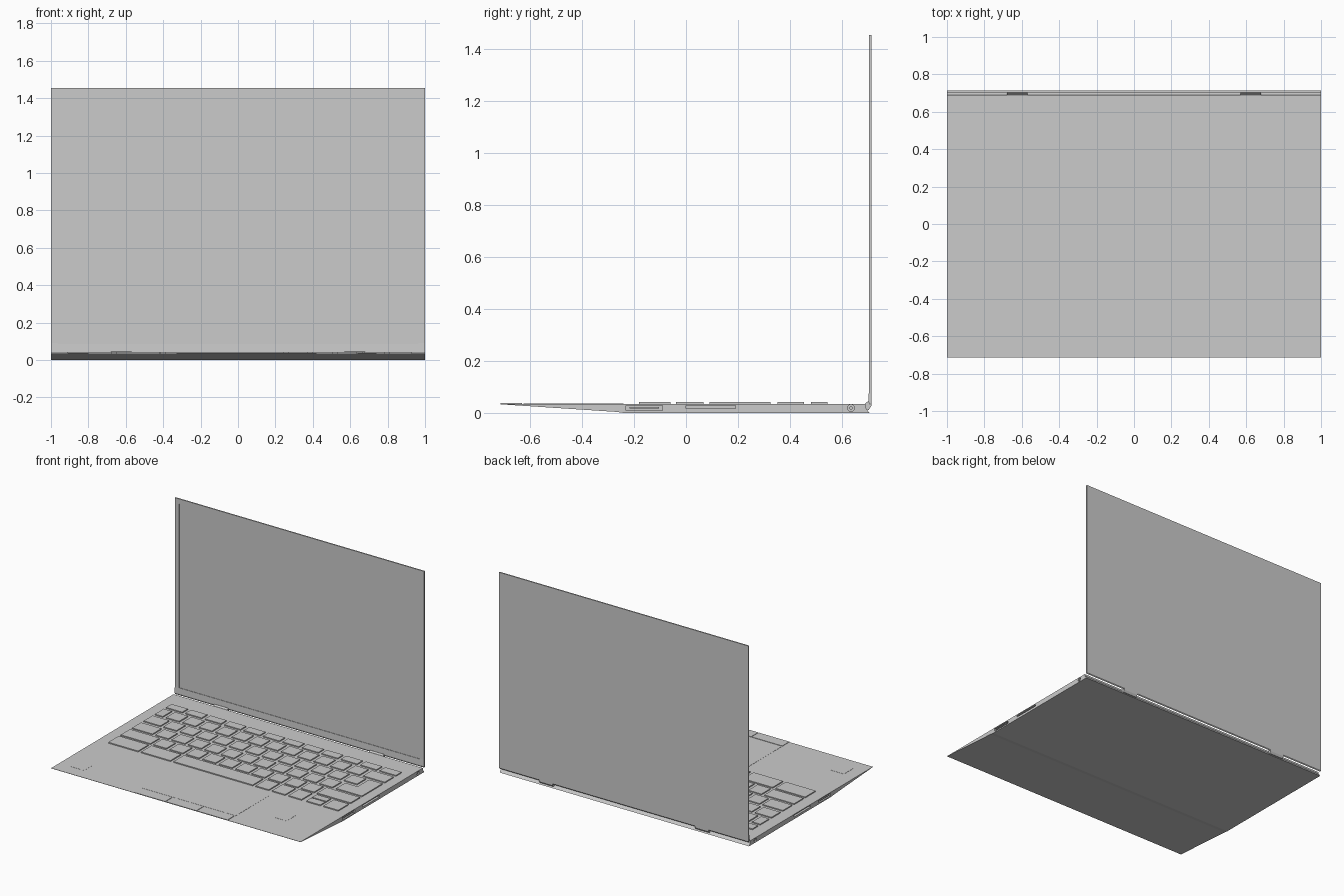
import bpy, bmesh, math

if "Cube" in bpy.data.objects:
    bpy.data.objects.remove(bpy.data.objects["Cube"])

TOP = 0.035  # deck height


def finish(name, bm):
    bmesh.ops.recalc_face_normals(bm, faces=bm.faces[:])
    me = bpy.data.meshes.new(name)
    bm.to_mesh(me)
    bm.free()
    ob = bpy.data.objects.new(name, me)
    bpy.context.collection.objects.link(ob)
    return ob


def prism(bm, pts, axis, a, b):
    # closed profile extruded along x (pts are y,z) or z (pts are x,y)
    put = (lambda p, t: (t, p[0], p[1])) if axis == 'x' else (lambda p, t: (p[0], p[1], t))
    lo = [bm.verts.new(put(p, a)) for p in pts]
    hi = [bm.verts.new(put(p, b)) for p in pts]
    bm.faces.new(lo)
    bm.faces.new(hi)
    for i in range(len(pts)):
        j = (i + 1) % len(pts)
        bm.faces.new((lo[i], lo[j], hi[j], hi[i]))


def add_box(bm, x0, x1, y0, y1, z0, z1):
    prism(bm, [(x0, y0), (x1, y0), (x1, y1), (x0, y1)], 'z', z0, z1)


def boxes(name, items):
    bm = bmesh.new()
    for it in items:
        add_box(bm, *it)
    return finish(name, bm)


def circle(y, z, r, n=20):
    return [(y + r * math.cos(2 * math.pi * i / n), z + r * math.sin(2 * math.pi * i / n))
            for i in range(n)]


def cut(ob, cutter):
    m = ob.modifiers.new("cut", 'BOOLEAN')
    m.object, m.operation, m.solver = cutter, 'DIFFERENCE', 'EXACT'
    bpy.context.view_layer.objects.active = ob
    bpy.ops.object.modifier_apply(modifier=m.name)
    bpy.data.objects.remove(cutter)


# wedge-shaped base body
bm = bmesh.new()
prism(bm, [(-0.713, 0.033), (-0.27, 0.004), (-0.24, 0.0), (0.706, 0.0),
           (0.69, 0.022), (0.69, TOP), (-0.713, TOP)], 'x', -1, 1)
base = finish("base_body", bm)

# side port openings
ports = [(-0.23, -0.09, 0.009, 0.029), (0.0, 0.19, 0.016, 0.029)]
bm = bmesh.new()
for s in (-1, 1):
    for y0, y1, z0, z1 in ports:
        add_box(bm, *sorted((s * 0.97, s * 1.02)), y0, y1, z0, z1)
    prism(bm, circle(0.635, 0.019, 0.013), 'x', *sorted((s * 0.97, s * 1.02)))
cut(base, finish("port_cutter", bm))

# connector tongues and jack pins inside the openings
bm = bmesh.new()
for s in (-1, 1):
    xs = sorted((s * 0.965, s * 0.997))
    add_box(bm, *xs, -0.217, -0.103, 0.016, 0.022)
    prism(bm, circle(0.635, 0.019, 0.006), 'x', *xs)
finish("port_tongues", bm)


# keyboard: each row is a list of (left, right) spans
def run(start, pitch, width, n):
    return [(start + i * pitch, start + i * pitch + width) for i in range(n)]


L, R, P, W = -0.914, 0.93, 0.1316, 0.105
rows = [
    (0.481, 0.545, run(L, 0.1558, 0.130, 12)),
    (0.353, 0.455, [(L, -0.85)] + run(-0.824, P, W, 12) + [(0.757, R)]),
    (0.225, 0.326, [(L, -0.78)] + run(-0.756, P, W, 12) + [(0.823, R)]),
    (0.091, 0.195, [(L, -0.75)] + run(-0.727, P, W, 11) + [(0.724, R)]),
    (-0.039, 0.067, [(L, -0.675)] + run(-0.652, P, W, 10) + [(0.663, R)]),
    (-0.18, -0.06, [(L, -0.675), (-0.652, -0.416), (-0.391, 0.244)]
     + run(0.268, P, W, 3) + [(0.811, R)]),
]
keys = []
for y0, y1, spans in rows:
    keys += [(a, b, y0, y1, TOP - 0.001, 0.0425) for a, b in spans]
# split up/down arrow keys
keys += [(0.674, 0.786, -0.112, -0.06, TOP - 0.001, 0.0425),
         (0.674, 0.786, -0.18, -0.122, TOP - 0.001, 0.0425)]
# upright part joining the tall enter key
keys.append((0.823, R, 0.19, 0.23, TOP - 0.001, 0.0424))
boxes("keyboard_keys", keys)

# touchpad with three buttons along the front edge
boxes("touchpad", [(-0.33, 0.42, -0.625, -0.24, TOP - 0.001, TOP + 0.001)])
bw = 0.75 / 3
boxes("touchpad_buttons", [(-0.33 + i * bw, -0.33 + (i + 1) * bw - 0.005, -0.713, -0.632,
                            TOP - 0.002, TOP + 0.003) for i in range(3)])

# thin palm rest labels
boxes("palm_rest_labels", [(-0.91, -0.80, -0.62, -0.51, TOP - 0.001, TOP + 0.001),
                           (0.64, 0.74, -0.50, -0.40, TOP - 0.001, TOP + 0.001)])

# upright lid with a bevelled lower edge and a recessed screen
bm = bmesh.new()
prism(bm, [(0.702, 0.042), (0.708, 0.03), (0.713, 0.036), (0.713, 1.455), (0.704, 1.455),
           (0.704, 0.09)], 'x', -1, 1)
lid = finish("lid", bm)
cut(lid, boxes("screen_cutter", [(-0.965, 0.965, 0.69, 0.7075, 0.085, 1.42)]))
boxes("screen_panel", [(-0.965, 0.965, 0.7070, 0.7078, 0.085, 1.42)])

# hinges bridging base and lid
bm = bmesh.new()
for s in (-1, 1):
    prism(bm, [(0.686, 0.012), (0.704, 0.012), (0.713, 0.026), (0.713, 0.042),
               (0.700, 0.045), (0.690, 0.036)], 'x', *sorted((s * 0.57, s * 0.68)))
finish("hinges", bm)
